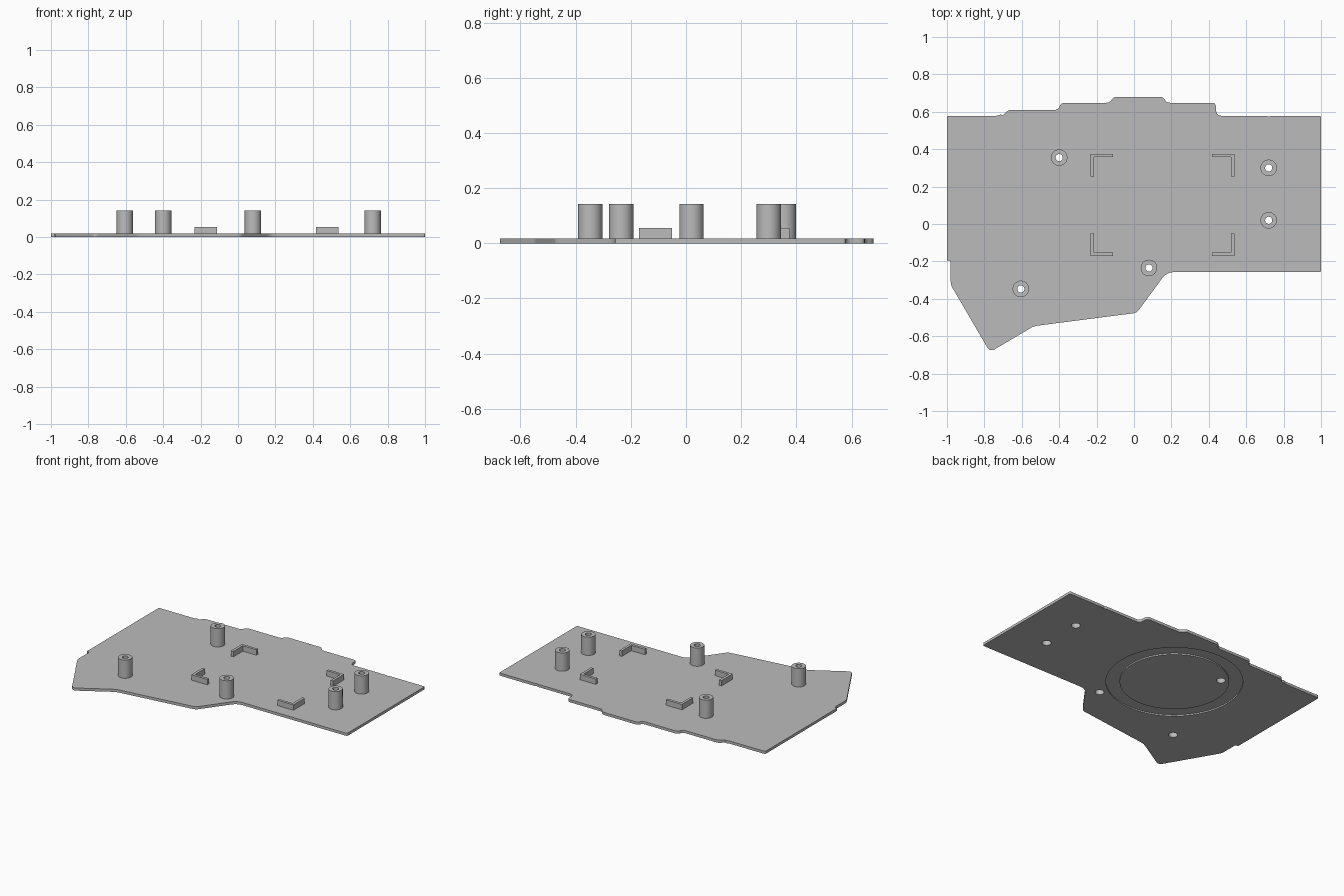
import bpy, bmesh, math
from mathutils import Vector

cube = bpy.data.objects.get("Cube")
if cube:
    bpy.data.objects.remove(cube, do_unlink=True)

PLATE = 0.018
POST_TOP = 0.142
POSTS = [(-0.4, 0.355), (0.72, 0.3), (0.72, 0.02), (0.08, -0.235), (-0.605, -0.347)]

grey = bpy.data.materials.new("light grey plastic")
grey.use_nodes = True
color = (0.5, 0.5, 0.5, 1)
grey.diffuse_color = color
grey.node_tree.nodes["Principled BSDF"].inputs["Base Color"].default_value = color


def make_object(name, bm):
    bmesh.ops.recalc_face_normals(bm, faces=bm.faces)
    mesh = bpy.data.meshes.new(name)
    bm.to_mesh(mesh)
    bm.free()
    mesh.materials.append(grey)
    obj = bpy.data.objects.new(name, mesh)
    bpy.context.collection.objects.link(obj)
    return obj


def extruded(name, outline, z0, z1):
    bm = bmesh.new()
    face = bm.faces.new([bm.verts.new((p[0], p[1], z0)) for p in outline])
    top = bmesh.ops.extrude_face_region(bm, geom=[face])["geom"]
    bmesh.ops.translate(bm, vec=(0, 0, z1 - z0),
                        verts=[v for v in top if isinstance(v, bmesh.types.BMVert)])
    return make_object(name, bm)


def turned_ring(name, profile, center, steps=48):
    """Revolve a closed (radius, height) profile about a vertical axis."""
    bm = bmesh.new()
    rings = []
    for i in range(steps):
        a = math.tau * i / steps
        rings.append([bm.verts.new((center[0] + r * math.cos(a),
                                    center[1] + r * math.sin(a), z)) for r, z in profile])
    n = len(profile)
    for i in range(steps):
        a, b = rings[i], rings[(i + 1) % steps]
        for j in range(n):
            k = (j + 1) % n
            bm.faces.new((a[j], b[j], b[k], a[k]))
    return make_object(name, bm)


def rounded(corners, steps=4):
    """Replace each (x, y, size) corner by a short curve."""
    result = []
    for i, (x, y, size) in enumerate(corners):
        p = Vector((x, y))
        before = Vector(corners[i - 1][:2]) - p
        after = Vector(corners[(i + 1) % len(corners)][:2]) - p
        a = p + before.normalized() * min(size, before.length * 0.45)
        b = p + after.normalized() * min(size, after.length * 0.45)
        for s in range(steps + 1):
            t = s / steps
            result.append(a * (1 - t) ** 2 + p * (2 * t * (1 - t)) + b * t ** 2)
    return result


def cut(obj, cutter):
    cutter.hide_render = True
    mod = obj.modifiers.new("cut", 'BOOLEAN')
    mod.operation = 'DIFFERENCE'
    mod.solver = 'EXACT'
    mod.object = cutter
    bpy.context.view_layer.objects.active = obj
    bpy.ops.object.modifier_apply(modifier=mod.name)
    bpy.data.objects.remove(cutter, do_unlink=True)


def smooth(obj):
    bpy.ops.object.select_all(action='DESELECT')
    obj.select_set(True)
    bpy.context.view_layer.objects.active = obj
    bpy.ops.object.shade_smooth_by_angle(angle=math.radians(30))


# Base plate with its stepped back edge and angled front
r = 0.02
corners = [
    (-1, .578, .01), (-.73, .578, r), (-.71, .587, r), (-.7, .578, r), (-.675, .61, r),
    (-.405, .61, r), (-.39, .648, r), (-.13, .648, r), (-.11, .68, r),
    (.155, .68, r), (.175, .648, r), (.437, .648, r), (.44, .578, .03),
    (.71, .578, r), (.72, .573, r), (.73, .578, r), (1, .578, .01),
    (1, -.257, .01), (.175, -.257, .04), (.015, -.475, r), (-.535, -.546, r),
    (-.77, -.685, .03), (-.98, -.325, r), (-.98, -.195, .005), (-1, -.195, .005)]
plate = extruded("base_plate", rounded(corners), 0, PLATE)

# Circular groove on the underside
cut(plate, turned_ring("groove_cutter", [(.337, -.02), (.422, -.02), (.422, .009), (.337, .009)],
                       (-.19, .16), 96))

# Screw posts, bored through, with a wider bore from below
for i, spot in enumerate(POSTS, 1):
    circle = [(spot[0] + .028 * math.cos(math.tau * k / 48),
               spot[1] + .028 * math.sin(math.tau * k / 48)) for k in range(48)]
    cut(plate, extruded("hole_cutter", circle, -.05, .05))
    post = turned_ring(f"screw_post_{i}", [(.028, PLATE), (.044, PLATE), (.044, POST_TOP),
                                           (.019, POST_TOP), (.019, .08), (.028, .08)], spot)
    smooth(post)
smooth(plate)

# Four corner brackets that hold a rectangular part
arm, wall = 0.12, 0.018
for side, sx in (("right", 1), ("left", -1)):
    for end, sy in (("front", 1), ("back", -1)):
        x = -.232 if sx > 0 else .536
        y = -.17 if sy > 0 else .375
        ell = [(0, 0), (arm, 0), (arm, wall), (wall, wall), (wall, arm), (0, arm)]
        extruded(f"corner_bracket_{end}_{side}",
                 [(x + sx * u, y + sy * v) for u, v in ell], PLATE, .055)
